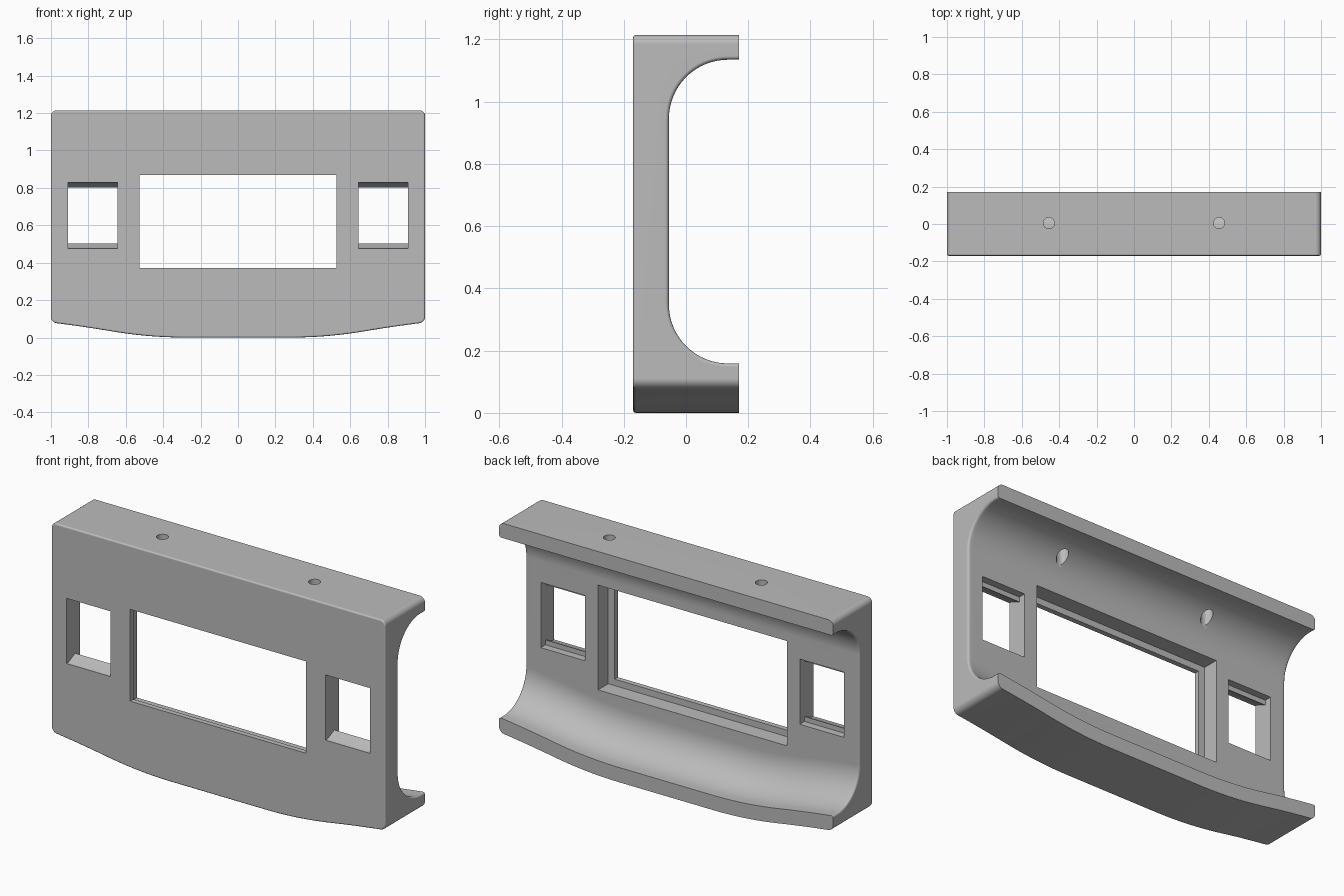
import bpy, bmesh, math
from mathutils import Vector

FRONT, BACK, TOP = -0.17, 0.17, 1.215
PANEL = -0.055          # rear surface of the front panel
LIP, FILLET = 0.08, 0.19

if "Cube" in bpy.data.objects:
    bpy.data.objects.remove(bpy.data.objects["Cube"], do_unlink=True)

grey = bpy.data.materials.new("plain grey")
grey.use_nodes = True
grey.diffuse_color = (0.5, 0.5, 0.5, 1)
grey.node_tree.nodes["Principled BSDF"].inputs["Base Color"].default_value = grey.diffuse_color


def underside(x):
    """Height of the gently curved lower edge."""
    x = abs(x)
    start, end, slope = 0.28, 0.68, 0.17
    if x < start:
        return 0.0
    if x < end:
        return slope * (x - start) ** 2 / (2 * (end - start))
    rise = slope * (end - start) / 2
    return rise + slope * (x - end) - 0.08 * (x - end) ** 2


def finish(bm, name):
    bmesh.ops.recalc_face_normals(bm, faces=bm.faces)
    mesh = bpy.data.meshes.new(name)
    bm.to_mesh(mesh)
    bm.free()
    mesh.materials.append(grey)
    ob = bpy.data.objects.new(name, mesh)
    bpy.context.collection.objects.link(ob)
    return ob


def loft(sections, name):
    """Skin a row of closed sections and cap both ends."""
    bm = bmesh.new()
    rings = [[bm.verts.new(p) for p in s] for s in sections]
    for a, b in zip(rings, rings[1:]):
        for i in range(len(a)):
            j = (i + 1) % len(a)
            bm.faces.new((a[i], a[j], b[j], b[i]))
    bm.faces.new(rings[0])
    bm.faces.new(rings[-1])
    return finish(bm, name)


def box(x0, x1, y0, y1, z0, z1, name):
    ring = [(y0, z0), (y1, z0), (y1, z1), (y0, z1)]
    return loft([[(x, y, z) for y, z in ring] for x in (x0, x1)], name)


# Solid housing with rounded corners and a softened front edge
steps = 48
outline = [(-1 + 2 * i / steps, underside(-1 + 2 * i / steps)) for i in range(steps + 1)]
outline += [(1, TOP), (-1, TOP)]
bm = bmesh.new()
face = bm.faces.new([bm.verts.new((x, FRONT, z)) for x, z in outline])
new = bmesh.ops.extrude_face_region(bm, geom=[face])["geom"]
bmesh.ops.translate(bm, vec=(0, BACK - FRONT, 0),
                    verts=[g for g in new if isinstance(g, bmesh.types.BMVert)])
bmesh.ops.recalc_face_normals(bm, faces=bm.faces)
corners = [e for e in bm.edges
           if all(abs(v.co.x) > 0.999 for v in e.verts)
           and abs(e.verts[0].co.y - e.verts[1].co.y) > 0.1]
bmesh.ops.bevel(bm, geom=corners, offset=0.03, segments=6, profile=0.5, affect='EDGES')
rim = [e for e in bm.edges if all(v.co.y < FRONT + 0.001 for v in e.verts)]
bmesh.ops.bevel(bm, geom=rim, offset=0.009, segments=3, profile=0.5, affect='EDGES')
housing = finish(bm, "housing")


# Rear channel that follows the underside, slightly flared at the ends
def channel_section(x, flare):
    r = FILLET + flare
    cy, low, high = PANEL + FILLET, underside(min(abs(x), 1)) + LIP + FILLET, TOP - LIP - FILLET
    arc = [math.pi / 2 * i / 16 for i in range(17)]
    pts = [(cy - r * math.sin(a), low - r * math.cos(a)) for a in arc]
    pts += [(cy - r * math.cos(a), high + r * math.sin(a)) for a in arc]
    pts = [(BACK + 0.1, low - r)] + pts + [(BACK + 0.1, high + r)]
    return [(x, y, z) for y, z in pts]


soft = 0.012
half = [(0.97 * i / 20, 0) for i in range(21)]
half += [(1 - soft + soft * math.sin(a), soft * (1 - math.cos(a)))
         for a in (math.radians(d) for d in (0, 30, 60, 90))]
half.append((1.1, soft))
stations = [(-x, f) for x, f in reversed(half[1:])] + half
cutters = [loft([channel_section(x, f) for x, f in stations], "channel_cutter")]

# Main window with a wider rebate behind a thin front lip
cutters.append(box(-0.527, 0.527, -0.3, 0, 0.373, 0.87, "window_cutter"))
cutters.append(box(-0.565, 0.565, FRONT + 0.028, 0, 0.338, 0.905, "rebate_cutter"))

# Side windows with a ramped catch ridge along the top and bottom
low, high, ridge = 0.475, 0.828, 0.027
half_profile = [(-0.3, 0), (-0.153, 0), (-0.095, ridge), (-0.095, 0), (0, 0)]
profile = [(y, low + d) for y, d in half_profile]
profile += [(y, high - d) for y, d in reversed(half_profile)]
for side in (-1, 1):
    cutters.append(loft([[(side * x, y, z) for y, z in profile] for x in (0.643, 0.908)],
                        "side_window_cutter"))
    # Screw hole down through the upper lip
    ring = [(side * 0.455 + 0.03 * math.cos(a), 0.005 + 0.03 * math.sin(a))
            for a in (math.tau * i / 32 for i in range(32))]
    cutters.append(loft([[(x, y, z) for x, y in ring] for z in (0.9, 1.3)], "screw_hole_cutter"))

bpy.ops.object.select_all(action='DESELECT')
bpy.context.view_layer.objects.active = housing
housing.select_set(True)
for cutter in cutters:
    cut = housing.modifiers.new("cut", 'BOOLEAN')
    cut.operation, cut.solver, cut.object = 'DIFFERENCE', 'EXACT', cutter
    bpy.ops.object.modifier_apply(modifier=cut.name)
    bpy.data.objects.remove(cutter, do_unlink=True)

# Smooth curves, crisp edges
bpy.ops.object.shade_smooth_by_angle(angle=math.radians(35))
weighted = housing.modifiers.new("weighted_normals", 'WEIGHTED_NORMAL')
weighted.keep_sharp = True
